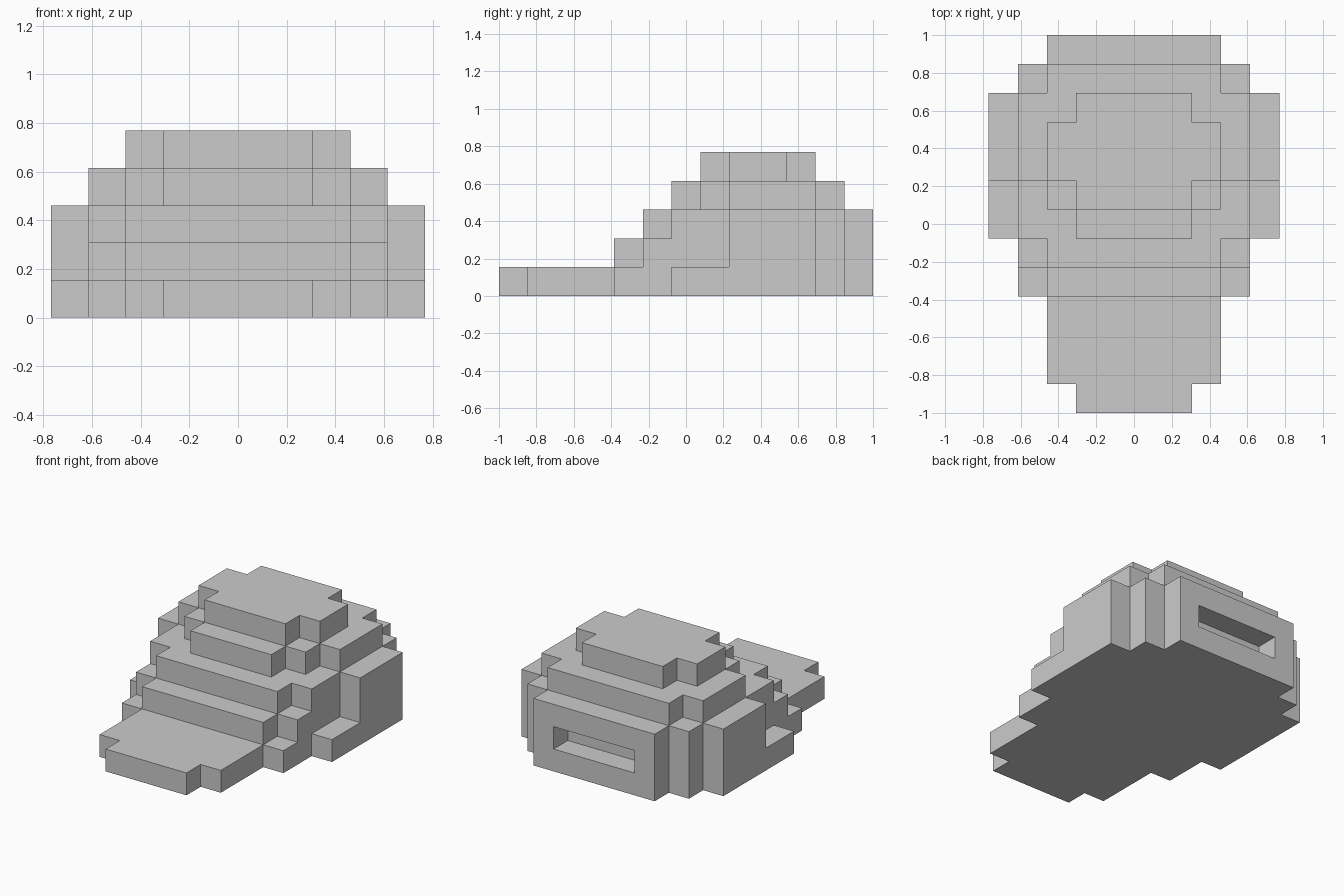
import bpy, bmesh
from mathutils import Vector

if "Cube" in bpy.data.objects:
    bpy.data.objects.remove(bpy.data.objects["Cube"])

U = 2 / 13  # size of one block: the model is 13 blocks long

# Each layer, bottom to top: (first row, last row, half width) in blocks, row 0 at the front
BACK = [(8, 11, 5), (11, 12, 4), (12, 13, 3)]
LAYERS = [
    [(0, 1, 2), (1, 4, 3), (4, 6, 4), (6, 8, 5)] + BACK,
    [(4, 5, 3), (5, 8, 4)] + BACK,
    [(5, 6, 3), (6, 8, 4)] + BACK,
    [(6, 7, 2), (7, 8, 3), (8, 11, 4), (11, 12, 3)],
    [(7, 8, 2), (8, 10, 3), (10, 11, 2)],
]

# Fill the solid with blocks
blocks = {(x, y, z)
          for z, layer in enumerate(LAYERS)
          for y0, y1, half in layer
          for y in range(y0, y1)
          for x in range(-half, half)}

# Rear slot, one block deep
blocks -= {(x, 12, 1) for x in range(-2, 2)}


def build_shell(name, cells):
    """Outer skin of a block solid, with flat areas merged."""
    bm = bmesh.new()
    verts = {}

    def vert(p):
        key = tuple(round(c) for c in p)
        if key not in verts:
            verts[key] = bm.verts.new((key[0] * U, key[1] * U - 1, key[2] * U))
        return verts[key]

    for cell in cells:
        centre = Vector(cell) + Vector((.5, .5, .5))
        for axis in range(3):
            for sign in (-1, 1):
                n = Vector((0, 0, 0))
                n[axis] = sign
                if tuple(round(c) for c in Vector(cell) + n) in cells:
                    continue
                a = Vector((0, 0, 0))
                a[(axis + 1) % 3] = 1
                b = n.cross(a)
                bm.faces.new([vert(centre + (n + i * a + j * b) / 2)
                              for i, j in ((-1, -1), (1, -1), (1, 1), (-1, 1))])
    bmesh.ops.dissolve_limit(bm, angle_limit=0.01, verts=bm.verts[:], edges=bm.edges[:])
    mesh = bpy.data.meshes.new(name)
    bm.to_mesh(mesh)
    bm.free()
    bpy.context.collection.objects.link(bpy.data.objects.new(name, mesh))


build_shell("stepped_body", blocks)
